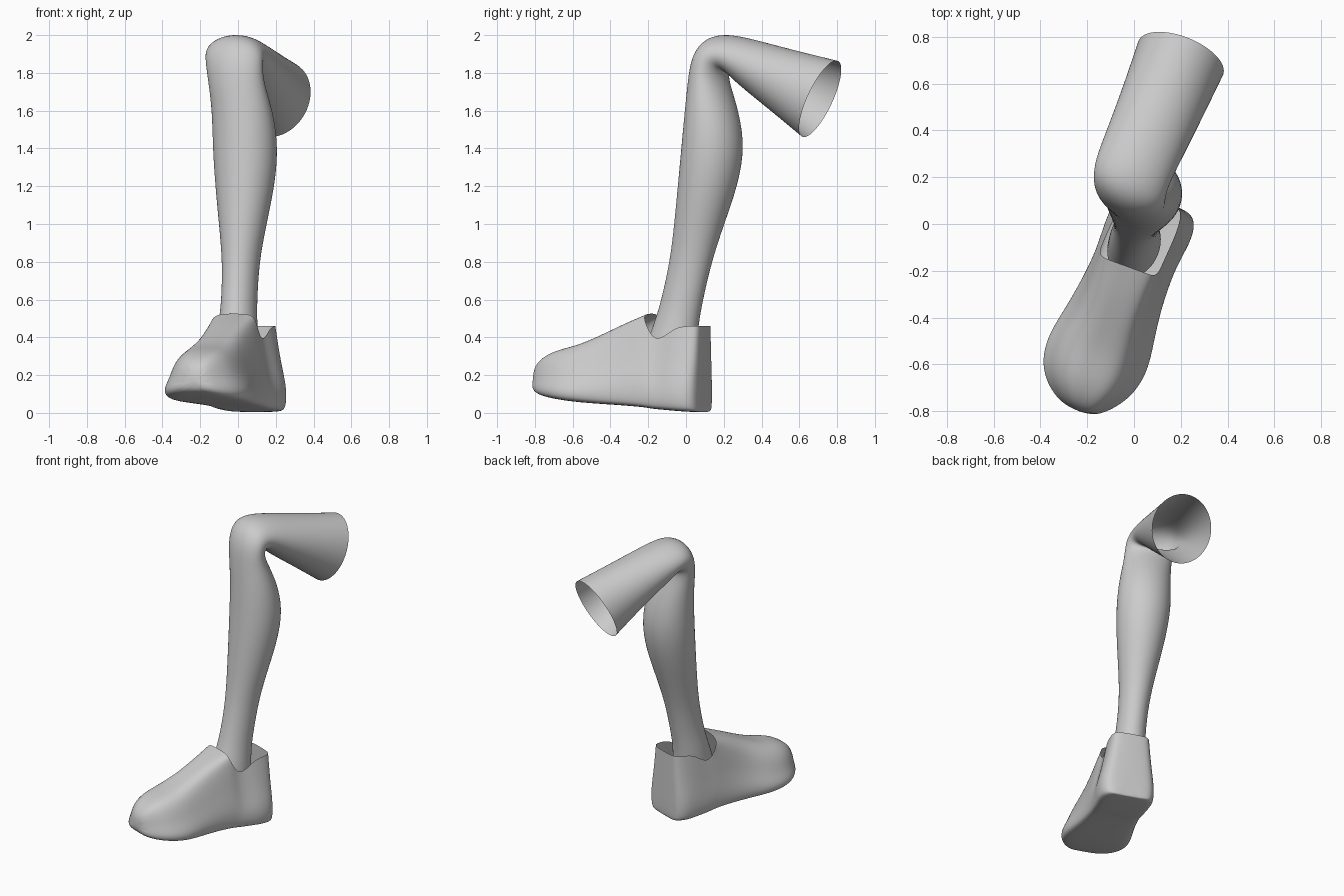
import bpy, bmesh, math
from mathutils import Vector

cube = bpy.data.objects.get("Cube")
if cube:
    bpy.data.objects.remove(cube, do_unlink=True)

grey = bpy.data.materials.new("plain grey")
grey.use_nodes = True
grey.diffuse_color = (0.6, 0.6, 0.6, 1)
grey.node_tree.nodes["Principled BSDF"].inputs["Base Color"].default_value = (0.6, 0.6, 0.6, 1)


def finish(bm, name, levels):
    bmesh.ops.recalc_face_normals(bm, faces=bm.faces[:])
    mesh = bpy.data.meshes.new(name)
    bm.to_mesh(mesh)
    bm.free()
    mesh.materials.append(grey)
    mesh.polygons.foreach_set("use_smooth", [True] * len(mesh.polygons))
    obj = bpy.data.objects.new(name, mesh)
    bpy.context.collection.objects.link(obj)
    sub = obj.modifiers.new("smooth", 'SUBSURF')
    sub.levels = sub.render_levels = levels
    return obj


# Leg: open tube; each ring is front (y, z), back (y, z), centre x, half width
RINGS = [
    ((-.23, .30), (.05, .28), 0, .11),
    ((-.19, .42), (.06, .40), 0, .105),
    ((-.16, .50), (.07, .49), 0, .098),
    ((-.13, .60), (.09, .60), .007, .092),
    ((-.085, .80), (.135, .80), .015, .095),
    ((-.06, 1.0), (.20, 1.0), .025, .125),
    ((-.04, 1.2), (.27, 1.2), .037, .157),
    ((-.02, 1.4), (.307, 1.4), .04, .175),
    ((0, 1.6), (.275, 1.59), .025, .165),
    ((.02, 1.76), (.222, 1.74), -.01, .153),
    ((.04, 1.88), (.21, 1.79), -.02, .158),
    ((.095, 1.975), (.22, 1.81), -.02, .163),
    ((.19, 2.01), (.245, 1.79), -.01, .165),
    ((.33, 1.985), (.29, 1.735), .03, .17),
    ((.55, 1.925), (.43, 1.62), .11, .18),
    ((.80, 1.865), (.62, 1.46), .20, .195),
]
SIDES = 16
side_dir = Vector((.93, -.37, 0))
bm = bmesh.new()
rows = []
for (fy, fz), (by, bz), cx, hw in RINGS:
    centre = Vector((cx, (fy + by) / 2, (fz + bz) / 2))
    dy, dz = (fy - by) / 2, (fz - bz) / 2
    depth = Vector((.37 * dy, .95 * dy, dz))
    row = []
    for i in range(SIDES):
        a = math.tau * i / SIDES
        row.append(bm.verts.new(centre + 1.025 * (side_dir * hw * math.cos(a) + depth * math.sin(a))))
    rows.append(row)
for a, b in zip(rows, rows[1:]):
    for i in range(SIDES):
        j = (i + 1) % SIDES
        bm.faces.new((a[i], a[j], b[j], b[i]))
finish(bm, "leg", 2)

# Shoe: stations from heel to toe
# (distance, sole right, sole left, bottom z, rim right, rim left, rim z, top z or 0 where open)
STATIONS = [
    (-.025, .10, .10, .005, .07, .08, .46, 0),
    (-.01, .16, .15, .005, .105, .125, .46, 0),
    (.04, .185, .18, .005, .115, .145, .46, 0),
    (.11, .185, .185, .01, .115, .155, .45, 0),
    (.17, .175, .185, .015, .11, .16, .40, 0),
    (.235, .168, .183, .02, .105, .165, .385, 0),
    (.29, .165, .183, .03, .10, .165, .50, .525),
    (.42, .168, .198, .04, .10, .155, .43, .475),
    (.55, .185, .222, .048, .11, .16, .35, .415),
    (.68, .205, .252, .058, .13, .19, .295, .36),
    (.80, .18, .24, .075, .125, .18, .275, .335),
    (.89, .115, .175, .095, .08, .13, .25, .295),
    (.945, .045, .08, .125, .035, .06, .20, .23),
]
heel = Vector((.1, .08, 0))
forward = Vector((-.34, -.94, 0))
across = Vector((.94, -.34, 0))


def half_profile(sole, rim, low, high, top):
    h = high - low
    return [(sole * .8, low), (sole * .98, low + .015), (sole * 1.02, low + h * .27),
            (sole * .5 + rim * .5, low + h * .58), (rim, high), (rim * .6, top or high)]


bm = bmesh.new()
rows = []
for t, right, left, low, rim_r, rim_l, high, top in STATIONS:
    r = half_profile(right, rim_r, low, high, top)
    l = half_profile(-left, -rim_l, low, high, top)
    # Open stations stop at the collar rim
    points = l[::-1] + [(0, low)] + r + [((rim_r - rim_l) / 2, top or high)]
    row = []
    for k, (s, z) in enumerate(points):
        over_opening = not top and k in (0, 12, 13)
        p = heel + forward * t + across * s + Vector((0, 0, z))
        row.append(None if over_opening else bm.verts.new(p))
    rows.append(row)
for a, b in zip(rows, rows[1:]):
    for k in range(len(a)):
        j = (k + 1) % len(a)
        quad = (a[k], a[j], b[j], b[k])
        if all(quad):
            bm.faces.new(quad)
# Close heel and toe
for row in (rows[0], rows[-1]):
    bm.faces.new([v for v in row if v])
finish(bm, "shoe", 3)
